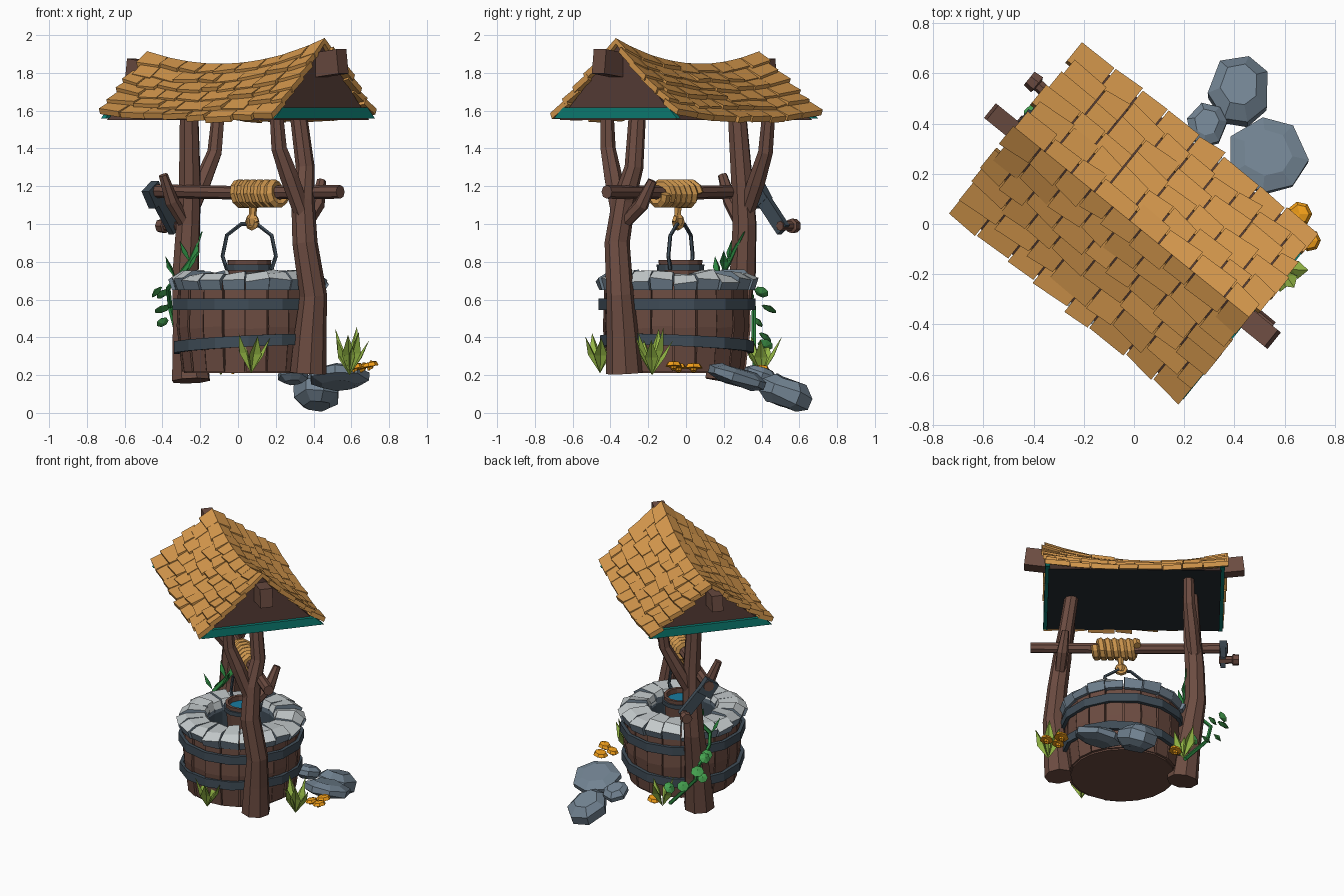
import bpy, bmesh, math, random
from mathutils import Matrix, Vector

if "Cube" in bpy.data.objects:
    bpy.data.objects.remove(bpy.data.objects["Cube"])
random.seed(4)
R = random.uniform
TURN = Matrix.Rotation(math.radians(-39), 4, 'Z')   # the well sits at an angle; local x runs along the ridge
ID = Matrix.Identity(4)
CX = 0.075                                          # barrel centre along the ridge


def mat(name, *c):
    m = bpy.data.materials.new(name)
    m.diffuse_color = (*c, 1)
    m.use_nodes = True
    m.node_tree.nodes["Principled BSDF"].inputs["Base Color"].default_value = m.diffuse_color
    return m


WOOD = mat("wood", .15, .072, .053)
DARKWOOD = mat("dark_wood", .1, .05, .04)
SHINGLE = mat("shingle", .68, .32, .075)
ROPE = mat("rope", .6, .3, .075)
TEAL = mat("teal", .004, .22, .18)
METAL = mat("metal", .05, .073, .095)
NAVY = mat("navy", .018, .026, .034)
STONE = mat("stone", .17, .23, .29)
PALE = mat("pale_stone", .55, .59, .6)
GRASS = mat("grass", .3, .48, .06)
VINE = mat("vine", .025, .24, .05)
LEAF = mat("leaf", .06, .36, .08)
ORANGE = mat("orange", .9, .35, .01)
WATER = mat("water", .01, .2, .35)


def mk(name, verts, faces, mats, frame=TURN, pick=None):
    me = bpy.data.meshes.new(name)
    me.from_pydata([tuple(v) for v in verts], [], faces)
    bm = bmesh.new()
    bm.from_mesh(me)
    bmesh.ops.remove_doubles(bm, verts=bm.verts, dist=1e-5)
    bmesh.ops.recalc_face_normals(bm, faces=bm.faces)
    bm.normal_update()
    if pick:
        for f in bm.faces:
            f.material_index = pick(f.normal)
    bm.to_mesh(me)
    bm.free()
    for m in mats if isinstance(mats, list) else [mats]:
        me.materials.append(m)
    ob = bpy.data.objects.new(name, me)
    bpy.context.collection.objects.link(ob)
    ob.matrix_world = frame
    return ob


def skin(rings, closed=False, caps=True):
    n, k = len(rings[0]), len(rings)
    faces = []
    for i in range(k if closed else k - 1):
        a, b = i * n, (i + 1) % k * n
        faces += [(a + j, a + (j + 1) % n, b + (j + 1) % n, b + j) for j in range(n)]
    if caps and not closed:
        faces += [tuple(range(n)), tuple(range((k - 1) * n, k * n))]
    return [v for r in rings for v in r], faces


def tube(name, pts, radii, m, sides=7, frame=TURN):
    P = [Vector(p) for p in pts]
    if not isinstance(radii, (list, tuple)):
        radii = [radii] * len(P)
    rings, d0, q = [], None, None
    for i, p in enumerate(P):
        d = (P[min(i + 1, len(P) - 1)] - P[max(i - 1, 0)]).normalized()
        q = d.to_track_quat('Z', 'Y') if q is None else d0.rotation_difference(d) @ q
        d0 = d
        rings.append([p + q @ Vector((radii[i] * math.cos(math.tau * j / sides),
                                      radii[i] * math.sin(math.tau * j / sides), 0)) for j in range(sides)])
    return mk(name, *skin(rings), m, frame)


def lathe(name, prof, n, m, c=(CX, 0), closed=False, tilt=0, frame=TURN):
    rings = [[(c[0] + r * math.cos(math.tau * j / n), c[1] + r * math.sin(math.tau * j / n),
               z + tilt * math.cos(math.tau * j / n)) for j in range(n)] for r, z in prof]
    return mk(name, *skin(rings, closed, False), m, frame)


def merge(name, parts, mats, frame=TURN, pick=None):
    V, F = [], []
    for v, f in parts:
        F += [tuple(x + len(V) for x in g) for g in f]
        V += v
    return mk(name, V, F, mats, frame, pick)


def blocks(name, n, levels, gap, jr, jz, mats, pick=None):
    """Ring of wedge blocks; levels are (z, inner radius, outer radius)."""
    parts = []
    for i in range(n):
        a0, a1 = math.tau * i / n + gap * R(.3, 1), math.tau * (i + 1) / n - gap * R(.3, 1)
        dr, dz = R(-jr, jr), R(-jz, jz)
        parts.append(skin([[(CX + r * math.cos(a), r * math.sin(a), z + (R(-jz, jz) + dz if k else 0))
                            for r, a in ((ri, a0), (ro + dr, a0), (ro + dr, a1), (ri, a1))]
                           for k, (z, ri, ro) in enumerate(levels)]))
    return merge(name, parts, mats, TURN, pick)


def box(name, c, s, m, rot=ID, top=1):
    V = [rot @ Vector((x * s[0] / 2, y * s[1] / 2 * (top if z > 0 else 1), z * s[2] / 2)) + Vector(c)
         for z in (-1, 1) for x, y in ((-1, -1), (1, -1), (1, 1), (-1, 1))]
    return mk(name, *skin([V[:4], V[4:]]), m)


# barrel body, hoops and stone rim
lathe("well_core", [(0, .21), (.345, .21), (.37, .45), (.36, .68), (.24, .7), (.23, .45), (0, .45)], 20, WOOD)
blocks("barrel_staves", 20, [(.22, .33, .36), (.45, .35, .388), (.68, .34, .38)], .018, .008, .006, WOOD)
for nm, z, r, t in (("lower_hoop", .365, .382, .025), ("upper_hoop", .575, .39, 0)):
    lathe(nm, [(r, z - .03), (r + .025, z - .03), (r + .025, z + .03), (r, z + .03)], 14, METAL, closed=True, tilt=t)
blocks("rim_stones", 20, [(.65, .225, .40), (.698, .22, .42), (.738, .24, .36)], .012, .012, .012,
       [STONE, PALE], lambda nrm: 1 if nrm.z > .3 else 0)
lathe("well_lining", [(.215, .46), (.225, .7)], 20, METAL)
lathe("well_water", [(0, .5), (.23, .5)], 20, WATER)

# crooked forked posts
tube("right_post", [(.495, -.02, .21), (.51, -.02, .42), (.53, -.02, .62), (.505, -.06, .9), (.475, -.04, 1.12),
                    (.45, .01, 1.3), (.405, 0, 1.62)], [.097, .085, .073, .067, .062, .05, .045], WOOD, 8)
tube("right_post_fork", [(.49, -.06, 1.05), (.455, -.13, 1.25), (.43, -.185, 1.4), (.42, -.2, 1.62)],
     [.045, .05, .042, .035], WOOD)
tube("right_post_stub", [(.49, -.03, 1.0), (.475, .08, 1.1), (.455, .14, 1.23)], [.035, .04, .025], WOOD)
tube("left_post", [(-.32, 0, .17), (-.35, .02, .42), (-.405, .06, .75), (-.4, .075, 1.0), (-.385, .07, 1.22),
                   (-.37, .045, 1.62)], [.105, .09, .072, .066, .06, .05], WOOD, 8)
tube("left_post_fork", [(-.4, .08, 1.05), (-.38, .17, 1.22), (-.36, .25, 1.38), (-.355, .28, 1.62)],
     [.045, .048, .04, .035], WOOD)
tube("left_post_stub", [(-.4, .05, 1.0), (-.42, -.04, 1.12), (-.43, -.1, 1.26)], [.035, .038, .025], WOOD)

# axle, crank and rope
tube("axle", [(-.62, .02, 1.175), (0, .02, 1.165), (.685, .015, 1.17)], .036, WOOD, 8)
box("crank_arm", (-.585, .10, 1.075), (.035, .075, .28), METAL, Matrix.Rotation(math.atan2(.16, .19), 4, 'X'))
box("crank_hub", (-.59, .02, 1.155), (.05, .1, .11), METAL, Matrix.Rotation(.6, 4, 'X'))
tube("crank_handle", [(-.56, .185, .99), (-.645, .19, .99), (-.65, .19, .99), (-.69, .19, .99)],
     [.026, .026, .04, .036], WOOD)
coil = [(-.02 + .28 * i / 60, .02 + .052 * math.cos(math.tau * i / 10), 1.16 + .052 * math.sin(math.tau * i / 10))
        for i in range(61)]
tube("rope_coil", coil, .028, ROPE, 6)
tube("hanging_rope", [(.09, .02, 1.13), (.088, .015, 1.05), (.085, .015, 1.03), (.085, .015, .99)],
     [.022, .02, .032, .022], ROPE, 6)
loop = [(.085 + .03 * math.cos(a), .015, 1.01 + .03 * math.sin(a)) for a in [math.tau * i / 8 for i in range(9)]]
tube("rope_knot", loop, .016, ROPE, 5)

# bucket
BC = (.065, .015)
lathe("bucket", [(0, .58), (.1, .58), (.118, .81), (.098, .81), (.096, .77)], 12, WOOD, BC)
lathe("bucket_hoop", [(.113, .755), (.126, .755), (.128, .785), (.115, .785)], 12, METAL, BC, True)
lathe("bucket_water", [(0, .775), (.1, .775)], 12, WATER, BC)
bail = [(-.13, .76), (-.155, .83), (-.13, .94), (-.045, 1.0), (.045, 1.0), (.13, .94), (.155, .83), (.13, .76)]
tube("bucket_handle", [(BC[0] + x * .97, BC[1] + x * .25, z) for x, z in bail], .011, METAL, 5)


# sagging roof: body, gable trim, ridge beam, shingles
def ridge(u):
    return 1.84 + .27 * u * u + .065 * u


def roof(u, t):
    return ridge(u) + (1.535 + .09 * u * u - ridge(u)) * t ** .92


sections = [[(u, -.40, 1.55), (u, .40, 1.55), (u, 0, ridge(u) - .01)] for u in [-.57 + 1.14 * i / 8 for i in range(9)]]
mk("roof_body", *skin(sections), [DARKWOOD, NAVY], TURN, lambda nrm: 1 if nrm.z < -.5 else 0)
for nm, s in (("left_gable_trim", -1), ("right_gable_trim", 1)):
    box(nm, (s * .578, 0, 1.588), (.03, .84, .058), TEAL, top=.85)
box("left_ridge_beam", (-.635, -.01, 1.81), (.18, .075, .11), WOOD, Matrix.Rotation(.12, 4, 'Y'))
box("right_ridge_beam", (.63, -.01, 1.85), (.18, .085, .13), WOOD, Matrix.Rotation(-.12, 4, 'Y'))
ROWS = 6
shingles = []
for side in (-1, 1):
    for row in range(ROWS):
        t1 = 1 - row / ROWS                         # lower edge of the row
        t0 = max(0, t1 - 1.35 / ROWS)
        u = -.61 + R(-.015, .015)
        while u < .57:
            w = R(.11, .19)
            if u + w > .53:
                w = .605 + R(-.015, .015) - u
            skew, lift, drop = R(-.02, .02), R(.024, .044), R(-.025, .03)
            top = []
            for uu, t, h in ((u + .003, t0, .012), (u + w - .003, t0, .012),
                             (u + w - .003, t1 + drop + skew, lift), (u + .003, t1 + drop - skew, lift)):
                top.append(Vector((uu, side * .437 * t, roof(uu, t) + h)))
            low = [p - Vector((0, side * .012, .03)) for p in top]
            if t0 == 0:
                low[0].y = low[1].y = 0
            shingles.append(skin([low, top]))
            u += w
merge("roof_shingles", shingles, SHINGLE)

# chiselled flat rocks (world coordinates from here on)
for nm, c, s, rx, rz in (("low_rock", (.42, .53, .105), (.125, .145, .075), -.36, .5),
                         ("large_rock", (.53, .27, .19), (.165, .155, .045), -.3, .9),
                         ("small_rock", (.29, .395, .2), (.08, .09, .04), -.3, .1)):
    n = 7
    spin = Matrix.Translation(c) @ Matrix.Rotation(rx, 4, 'X')
    rings = [[spin @ Vector((s[0] * r * math.cos(a), s[1] * r * math.sin(a), s[2] * (z + R(-.12, .12))))
              for a in [rz + math.tau * (j + .15 * math.sin(5 * j)) / n for j in range(n)]]
             for r, z in ((.6, -1), (1, -.45), (1.02, .35), (.62, 1))]
    mk(nm, *skin(rings), STONE, ID)


def blade(base, a, reach, h, w):
    b, d, s = Vector(base), Vector((math.cos(a), math.sin(a), 0)), Vector((-math.sin(a), math.cos(a), 0))
    m, up = b + d * reach * .5 + Vector((0, 0, h * .5)), Vector((0, 0, 1))
    return [b, m + s * w + d * .012, m - d * .012, m - s * w + d * .012, b + d * reach + up * h], \
           [(0, 1, 2), (0, 2, 3), (1, 4, 2), (2, 4, 3)]


# grass tufts
for nm, c, n, h in (("front_grass", (.07, -.455, .21), 5, .25), ("right_grass", (.59, -.18, .2), 7, .26),
                    ("back_grass", (-.09, .4, .2), 5, .22)):
    merge(nm, [blade(c, math.tau * i / n + R(-.3, .3), R(.07, .12), h * R(.7, 1.02), .036) for i in range(n)], GRASS, ID)

# mushrooms
for i, (x, y, z, r) in enumerate(((.66, .04, .245, .05), (.70, -.065, .255, .045), (.62, -.04, .245, .042),
                                  (-.02, .4, .235, .045))):
    lathe(f"mushroom_{i + 1}", [(0, z - .025), (.015, z - .025), (.018, z - .012), (r, z - .008), (r * .75, z + .012),
                                (0, z + .016)], 7, ORANGE, (x, y), tilt=.006, frame=ID)

# climbing vine with round leaves and a pointed shoot
tube("vine_stem", [(-.13, .37, .22), (-.24, .36, .34), (-.33, .36, .44), (-.36, .36, .56), (-.37, .26, .66),
                   (-.32, .18, .71), (-.25, .225, .8), (-.19, .31, .96)],
     [.014, .014, .013, .013, .013, .015, .017, .003], VINE, 5, ID)
for i, (x, y, z, r) in enumerate(((-.43, .40, .64, .04), (-.4, .44, .55, .045), (-.40, .38, .48, .035),
                                  (-.27, .42, .4, .04), (-.16, .42, .36, .042), (-.4, .33, .63, .038))):
    lathe(f"vine_leaf_{i + 1}", [(0, -.014), (r, 0), (0, .02)], 7, LEAF, (0, 0),
          frame=Matrix.Translation((x, y, z)) @ Matrix.Rotation(R(-.8, -.3), 4, 'X') @ Matrix.Rotation(R(-.8, -.2), 4, 'Y'))
for i, (x, y, z, a) in enumerate(((-.25, .225, .79, 2.9), (-.25, .22, .78, .9), (-.33, .18, .71, 3.6), (-.27, .2, .74, 0))):
    mk(f"vine_shoot_{i + 1}", *blade((x, y, z), a, .06, .12, .022), VINE, ID)
